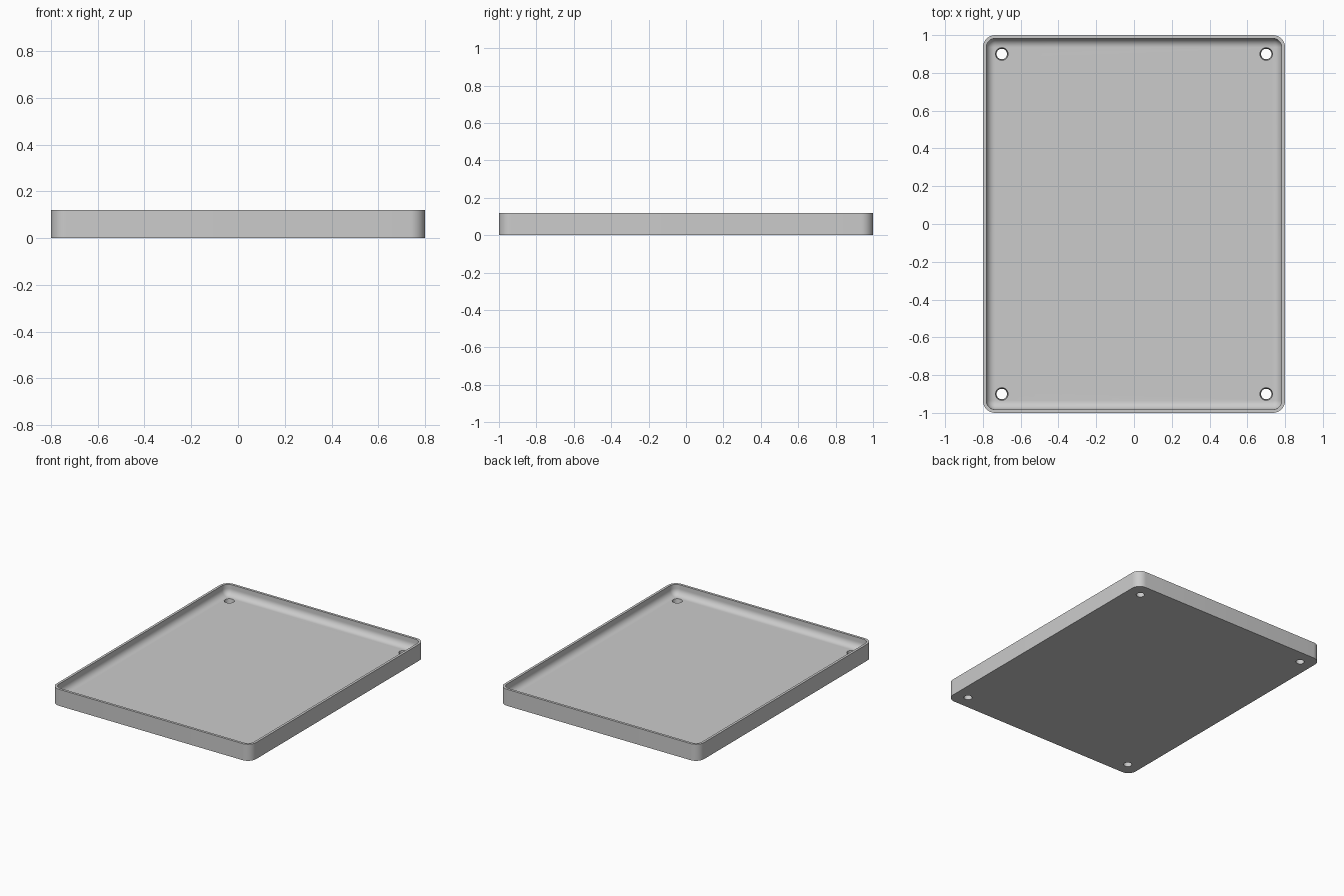
import bpy, bmesh
from math import sin, cos, pi

if "Cube" in bpy.data.objects:
    bpy.data.objects.remove(bpy.data.objects["Cube"])

HALF_X, HALF_Y, HEIGHT = 0.8, 1.0, 0.12
CORNER, WALL, FLOOR, FILLET = 0.065, 0.018, 0.045, 0.045

grey = bpy.data.materials.new("light grey")
grey.use_nodes = True
colour = (0.6, 0.6, 0.6, 1)
grey.diffuse_color = colour
grey.node_tree.nodes["Principled BSDF"].inputs["Base Color"].default_value = colour


def rounded_ring(bm, inset, z, steps=10):
    """Rounded rectangle, offset inwards from the outer outline."""
    r = CORNER - inset
    verts = []
    for quarter, (sx, sy) in enumerate([(1, 1), (-1, 1), (-1, -1), (1, -1)]):
        for i in range(steps + 1):
            a = (quarter + i / steps) * pi / 2
            verts.append(bm.verts.new((sx * (HALF_X - CORNER) + r * cos(a),
                                       sy * (HALF_Y - CORNER) + r * sin(a), z)))
    return verts


# Wall section: outer face, rim, inner face, then the fillet down to the floor
section = [(0, 0), (0, HEIGHT), (WALL, HEIGHT)]
for i in range(9):
    a = i / 8 * pi / 2
    section.append((WALL + FILLET * (1 - cos(a)), FLOOR + FILLET * (1 - sin(a))))

bm = bmesh.new()
rings = [rounded_ring(bm, inset, z) for inset, z in section]
for low, high in zip(rings, rings[1:]):
    for i in range(len(low)):
        j = (i + 1) % len(low)
        bm.faces.new((low[i], low[j], high[j], high[i]))
bm.faces.new(rings[0][::-1])
bm.faces.new(rings[-1])
bmesh.ops.recalc_face_normals(bm, faces=bm.faces)
mesh = bpy.data.meshes.new("tray")
bm.to_mesh(mesh)
bm.free()
mesh.materials.append(grey)
tray = bpy.data.objects.new("tray", mesh)
bpy.context.collection.objects.link(tray)

# Slightly tapered screw holes in the four corners
cutters = []
for sx in (-1, 1):
    for sy in (-1, 1):
        bpy.ops.mesh.primitive_cone_add(vertices=32, radius1=0.025, radius2=0.034,
                                        depth=0.07, location=(sx * 0.7, sy * 0.9, 0.015))
        cutter = bpy.context.object
        cutter.name = "hole_cutter"
        cutter.hide_render = True
        cutter.data.materials.append(grey)
        cut = tray.modifiers.new("screw hole", 'BOOLEAN')
        cut.operation = 'DIFFERENCE'
        cut.solver = 'EXACT'
        cut.object = cutter
        cutters.append(cutter)

bpy.ops.object.select_all(action='DESELECT')
tray.select_set(True)
bpy.context.view_layer.objects.active = tray
for name in [m.name for m in tray.modifiers]:
    bpy.ops.object.modifier_apply(modifier=name)
for cutter in cutters:
    bpy.data.objects.remove(cutter)
bpy.ops.object.shade_smooth_by_angle(angle=pi / 6)
